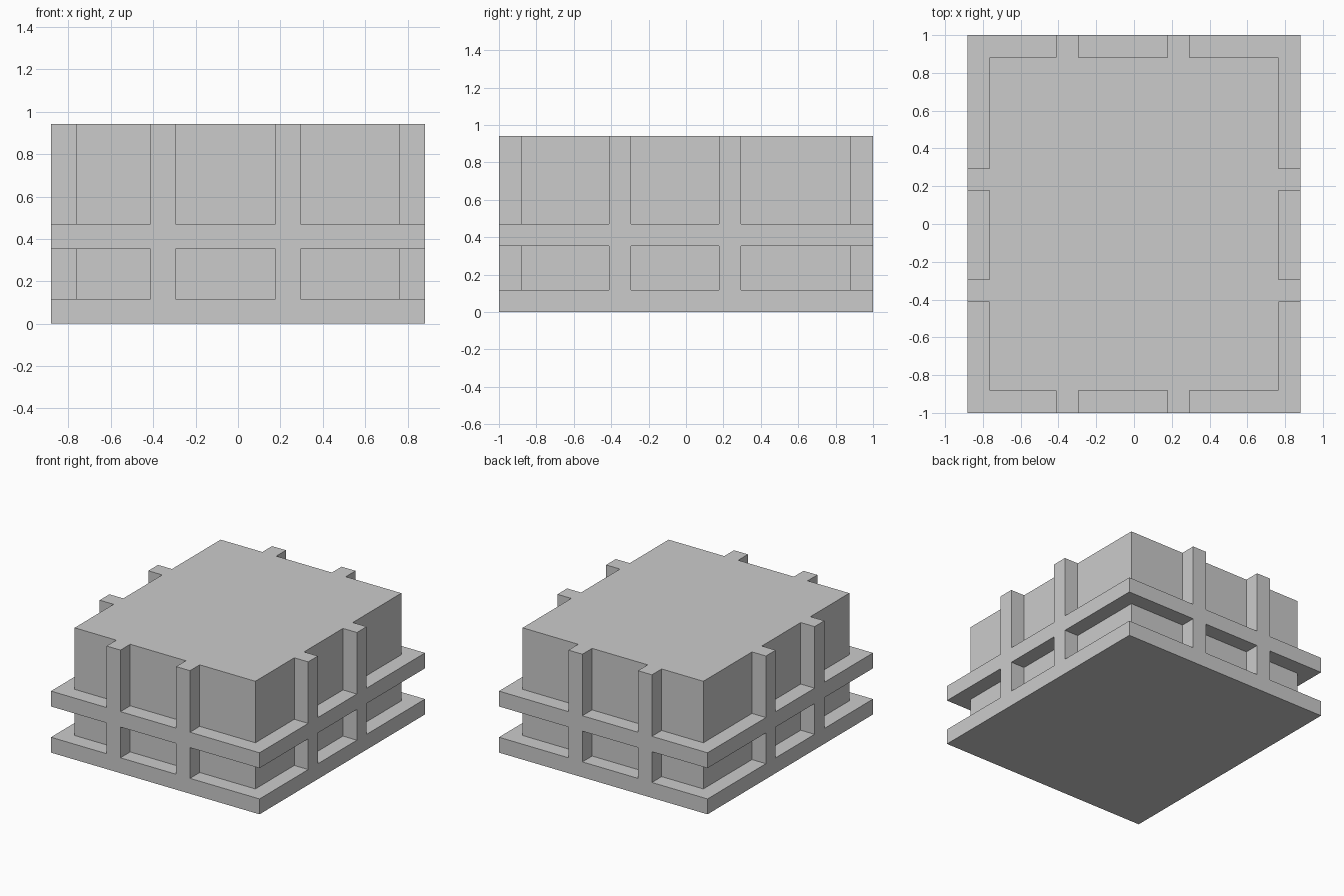
import bpy, bmesh
from mathutils import Vector

if "Cube" in bpy.data.objects:
    bpy.data.objects.remove(bpy.data.objects["Cube"])

U = 2 / 17                     # rib thickness, the module of the whole model
X, Y, H = 7.5 * U, 8.5 * U, 8 * U


def box(name, lo, hi):
    """Axis-aligned box between two corners."""
    lo, hi = Vector(lo), Vector(hi)
    bm = bmesh.new()
    bmesh.ops.create_cube(bm, size=1)
    for v in bm.verts:
        v.co = (lo + hi) / 2 + v.co * (hi - lo)
    me = bpy.data.meshes.new(name)
    bm.to_mesh(me)
    bm.free()
    ob = bpy.data.objects.new(name, me)
    bpy.context.collection.objects.link(ob)
    return ob


# Solid inner block
body = box("ribbed_block", (-X + U, -Y + U, 0), (X - U, Y - U, H))
parts = []

# Base plate and middle band
for name, z in (("base_plate", 0), ("middle_band", 3 * U)):
    parts.append(box(name, (-X, -Y, z), (X, Y, z + U)))

# Vertical ribs: bars running through the block, showing on opposite sides
for i, a in enumerate((-3.5 * U, 1.5 * U)):
    parts.append(box(f"front_back_rib_{i}", (a, -Y, 0), (a + U, Y, H)))
    parts.append(box(f"side_rib_{i}", (-X, a, 0), (X, a + U, H)))

# Fuse all parts into one clean shell
bpy.context.view_layer.objects.active = body
for p in parts:
    m = body.modifiers.new(p.name, 'BOOLEAN')
    m.operation, m.solver, m.object = 'UNION', 'EXACT', p
    bpy.ops.object.modifier_apply(modifier=m.name)
    bpy.data.objects.remove(p)

# Merge coplanar faces
bm = bmesh.new()
bm.from_mesh(body.data)
bmesh.ops.remove_doubles(bm, verts=bm.verts, dist=1e-4)
bmesh.ops.dissolve_limit(bm, angle_limit=0.01, verts=bm.verts, edges=bm.edges)
bm.to_mesh(body.data)
bm.free()
